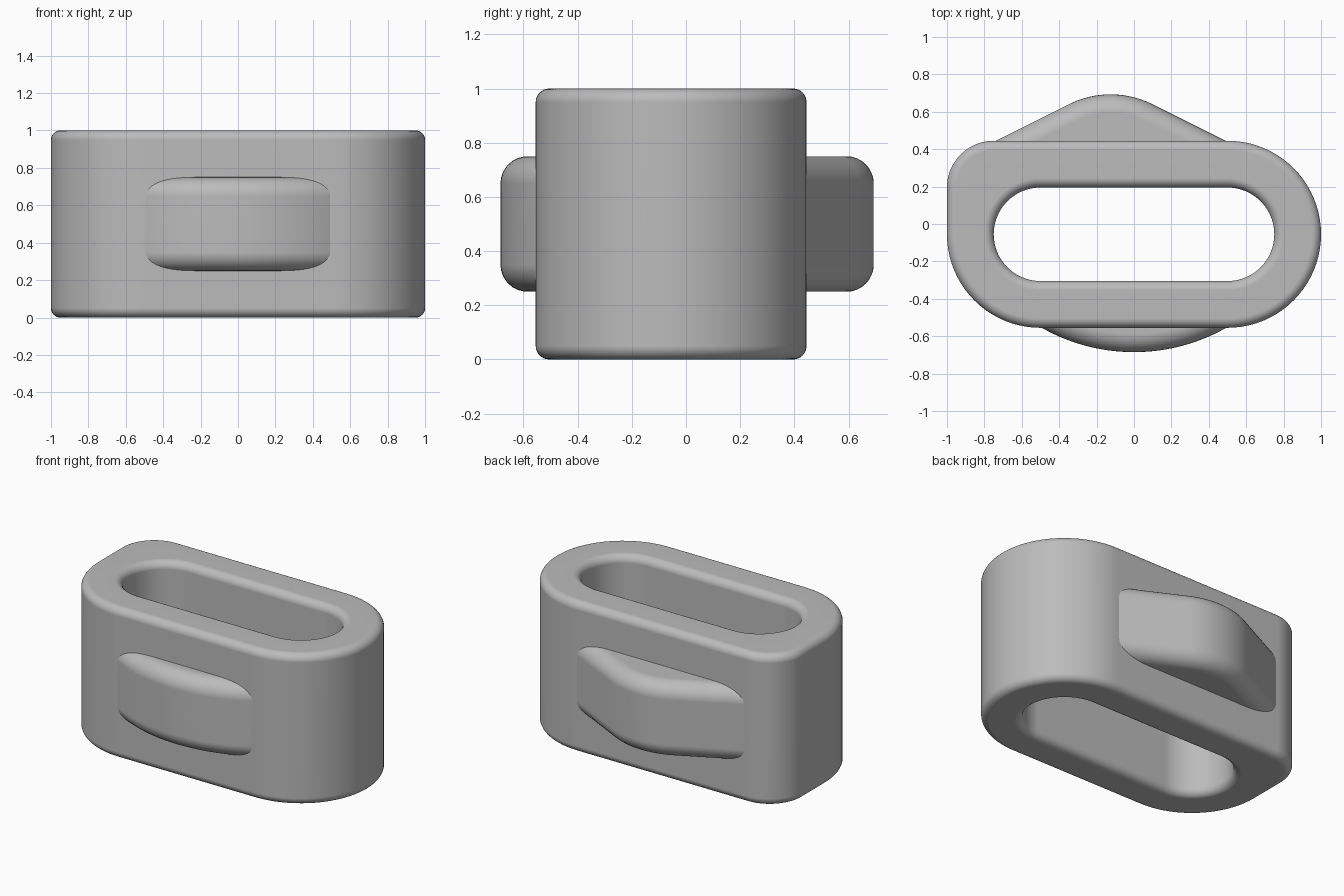
import bpy, bmesh
from math import sin, cos, pi, atan, radians
from mathutils import Vector

cube = bpy.data.objects.get("Cube")
if cube:
    bpy.data.objects.remove(cube, do_unlink=True)

GREY = (0.5, 0.5, 0.5, 1)
mat = bpy.data.materials.new("plain grey")
mat.use_nodes = True
mat.diffuse_color = GREY
mat.node_tree.nodes["Principled BSDF"].inputs["Base Color"].default_value = GREY

SEG = 20      # steps per rounded corner
FIL = 8       # steps per edge fillet
MID_Y = -0.055


def fillet_levels(low, high, radius):
    """(inset, z) pairs for a wall with rounded bottom and top edges."""
    steps = [i * pi / 2 / FIL for i in range(FIL + 1)]
    bottom = [(radius * (1 - sin(a)), low + radius * (1 - cos(a))) for a in steps]
    return bottom + [(d, low + high - z) for d, z in reversed(bottom)]


def arc(cx, cy, radius, start, end, steps):
    """Points of an arc paired with their outward normals."""
    result = []
    for i in range(steps + 1):
        a = start + (end - start) * i / steps
        n = Vector((cos(a), sin(a)))
        result.append((Vector((cx, cy)) + n * radius, n))
    return result


def rings_from(outline, levels, side=1):
    return [[(*(p - n * d * side), z) for p, n in outline] for d, z in levels]


def loft(name, rings, closed):
    """Skin the rings; join last to first when closed, otherwise cap the ends."""
    bm = bmesh.new()
    loops = [[bm.verts.new(co) for co in ring] for ring in rings]
    pairs = list(zip(loops, loops[1:]))
    if closed:
        pairs.append((loops[-1], loops[0]))
    else:
        bm.faces.new(loops[0])
        bm.faces.new(loops[-1])
    for a, b in pairs:
        for i in range(len(a)):
            j = (i + 1) % len(a)
            bm.faces.new((a[i], a[j], b[j], b[i]))
    bmesh.ops.remove_doubles(bm, verts=bm.verts, dist=1e-5)
    bmesh.ops.recalc_face_normals(bm, faces=bm.faces)
    mesh = bpy.data.meshes.new(name)
    bm.to_mesh(mesh)
    bm.free()
    mesh.materials.append(mat)
    obj = bpy.data.objects.new(name, mesh)
    bpy.context.collection.objects.link(obj)
    bpy.ops.object.select_all(action="DESELECT")
    obj.select_set(True)
    bpy.context.view_layer.objects.active = obj
    bpy.ops.object.shade_smooth_by_angle(angle=radians(30))
    weighted = obj.modifiers.new("clean shading", "WEIGHTED_NORMAL")
    weighted.keep_sharp = True
    return obj


def corner_loop(corners):
    """Outline made of quarter-circle corners, counter-clockwise."""
    outline = []
    for k, (cx, cy, radius) in enumerate(corners):
        outline += arc(cx, cy, radius, k * pi / 2, (k + 1) * pi / 2, SEG)
    return outline


# Body: rounded block with a tighter back right corner and a slot through it
outer = corner_loop([(0.5, MID_Y, 0.5), (-0.75, 0.195, 0.25),
                     (-0.5, MID_Y, 0.5), (0.5, MID_Y, 0.5)])
slot = corner_loop([(x, MID_Y, 0.25) for x in (0.5, -0.5, -0.5, 0.5)])
levels = fillet_levels(0, 1, 0.05)
loft("body", rings_from(outer, levels) + rings_from(slot, levels[::-1], -1), True)

# Front bulge: shallow arc with rounded upper and lower edges
bulge_levels = fillet_levels(0.25, 0.75, 0.1)
half = radians(39)
front = arc(0, 0.315, 1, -pi / 2 - half, -pi / 2 + half, 2 * SEG)
loft("front_bulge", rings_from(front, bulge_levels), False)

# Back bulge: two straight slopes joined by a rounded crest
slope = atan(0.5)
crest = arc(-0.125, 0.193, 0.5, pi / 2 - slope, pi / 2 + slope, 2 * SEG)
run = 0.56
first, last = crest[0], crest[-1]
right_foot = (first[0] + Vector((cos(slope), -sin(slope))) * run, first[1])
left_foot = (last[0] + Vector((-cos(slope), -sin(slope))) * run, last[1])
loft("back_bulge", rings_from([right_foot] + crest + [left_foot], bulge_levels), False)
